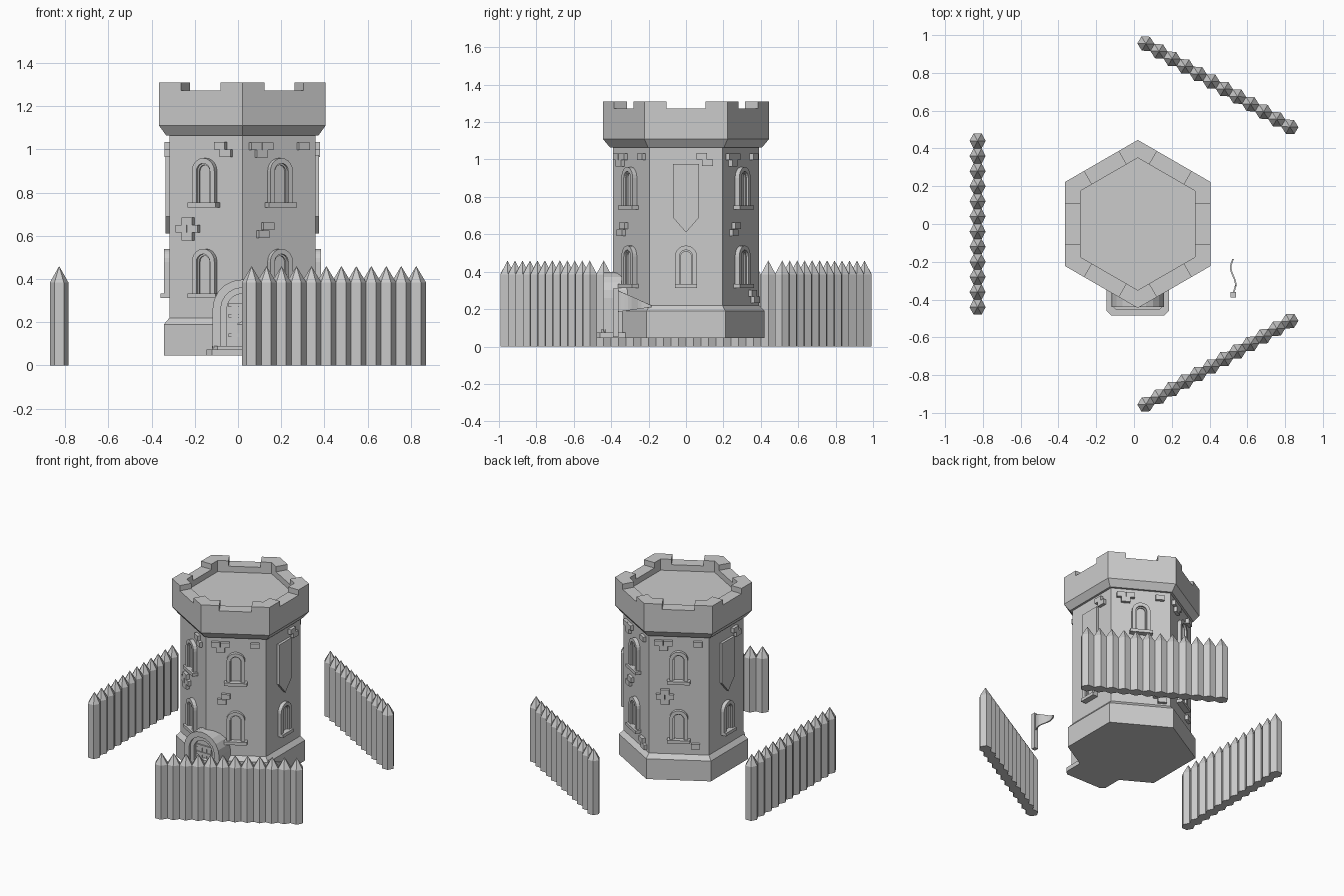
import bpy, bmesh, math
from mathutils import Matrix, Vector

cube = bpy.data.objects.get("Cube")
if cube:
    bpy.data.objects.remove(cube, do_unlink=True)

stone = bpy.data.materials.new("plain grey")
stone.use_nodes = True
GREY = (0.6, 0.6, 0.6, 1)
stone.diffuse_color = GREY
stone.node_tree.nodes["Principled BSDF"].inputs["Base Color"].default_value = GREY

CX = 0.02                      # tower axis
WALL = 0.39 * math.cos(math.pi / 6)   # wall distance from the axis


def finish(bm, name):
    bmesh.ops.recalc_face_normals(bm, faces=bm.faces)
    mesh = bpy.data.meshes.new(name)
    bm.to_mesh(mesh)
    bm.free()
    mesh.materials.append(stone)
    obj = bpy.data.objects.new(name, mesh)
    bpy.context.collection.objects.link(obj)
    return obj


def side(deg):
    """Frame of a tower side: local x along the wall, y up, z outwards."""
    a = math.radians(deg)
    m = Matrix(((-math.sin(a), 0, math.cos(a), CX),
                (math.cos(a), 0, math.sin(a), 0),
                (0, 1, 0, 0), (0, 0, 0, 1)))
    return m


PLAN = Matrix.Translation((CX, 0, 0))


def prism(bm, pts, d0, d1, m):
    low = [bm.verts.new(m @ Vector((x, y, d0))) for x, y in pts]
    top = [bm.verts.new(m @ Vector((x, y, d1))) for x, y in pts]
    bm.faces.new(low)
    bm.faces.new(top)
    for i in range(len(pts)):
        j = (i + 1) % len(pts)
        bm.faces.new((low[i], low[j], top[j], top[i]))


def rect(u, v, w, h):
    return [(u - w / 2, v - h / 2), (u + w / 2, v - h / 2),
            (u + w / 2, v + h / 2), (u - w / 2, v + h / 2)]


def arch(half, bottom, spring, n=10):
    arc = [(half * math.cos(math.pi * i / n), spring + half * math.sin(math.pi * i / n))
           for i in range(n + 1)]
    return [(half, bottom)] + arc + [(-half, bottom)]


def arch_band(outer, inner, bottom, spring):
    return arch(outer, bottom, spring) + arch(inner, bottom, spring)[::-1]


# Tower body: six-sided turned profile with sunken roof
profile = [(0.42, 0.045), (0.42, 0.19), (0.39, 0.22), (0.39, 1.065), (0.407, 1.065),
           (0.445, 1.11), (0.445, 1.272), (0.35, 1.272), (0.35, 1.23)]
bm = bmesh.new()
rings = []
for r, z in profile:
    rings.append([bm.verts.new((CX + r * math.sin(k * math.pi / 3), r * math.cos(k * math.pi / 3), z))
                  for k in range(6)])
for a, b in zip(rings, rings[1:]):
    for k in range(6):
        j = (k + 1) % 6
        bm.faces.new((a[k], a[j], b[j], b[k]))
bm.faces.new(rings[0])
bm.faces.new(rings[-1])
finish(bm, "tower_body")

# Corner merlons
bm = bmesh.new()
c30 = math.cos(math.pi / 6)
for k in range(6):
    a = math.radians(30 + 60 * k)
    f0, f1 = a - math.pi / 6, a + math.pi / 6

    def on_face(f, d, t):
        return (d * math.cos(f) - t * math.sin(f), d * math.sin(f) + t * math.cos(f))
    out, inn = 0.445, 0.35
    prism(bm, [on_face(f0, out * c30, 0.105), (out * math.cos(a), out * math.sin(a)),
               on_face(f1, out * c30, -0.105), on_face(f1, inn * c30, -0.105),
               (inn * math.cos(a), inn * math.sin(a)), on_face(f0, inn * c30, 0.105)],
          1.27, 1.31, PLAN)
finish(bm, "merlons")

# Arched windows with frames, panes and sills
frames, panes, sills = bmesh.new(), bmesh.new(), bmesh.new()
for deg in range(0, 360, 60):
    if deg % 180 == 0:
        levels, sill_w = [0.315], 0.12
    else:
        levels, sill_w = [0.315, 0.735], 0.15
    for z in levels:
        m = side(deg)
        prism(frames, arch_band(0.06, 0.036, z, z + 0.165), WALL - 0.01, WALL + 0.026, m)
        prism(panes, arch_band(0.037, 0.028, z, z + 0.165), WALL - 0.01, WALL + 0.014, m)
        prism(panes, arch(0.029, z, z + 0.165), WALL - 0.01, WALL + 0.004, m)
        prism(sills, rect(0, z + 0.008, sill_w, 0.022), WALL - 0.01, WALL + 0.04, m)
finish(frames, "window_frames")
finish(panes, "window_panes")
finish(sills, "window_sills")

# Hanging banners on the two flat sides
bm = bmesh.new()
for deg in (0, 180):
    prism(bm, [(-0.07, 0.975), (-0.07, 0.69), (0, 0.61), (0.07, 0.69), (0.07, 0.975)],
          WALL - 0.01, WALL + 0.018, side(deg))
finish(bm, "banners")

# Raised bricks, by side: (along wall, height)
trio = [(-0.13, 1.015), (-0.07, 1.015), (-0.1, 0.98)]
pair = [(-0.065, 0.645), (-0.09, 0.608)]
cross = [(-0.09, 0.667), (-0.12, 0.632), (-0.06, 0.632), (-0.09, 0.597)]
corner = [(0.085, 1.018), (0.115, 0.983)]
single = [(0.125, 1.015)]
low = [(0.11, 0.285), (0.14, 0.25)]
bricks = {0: corner, 60: trio + single + pair + low, 120: trio + single + cross + low[:1],
          180: corner, 240: corner + cross, 300: trio + single + pair}
bm = bmesh.new()
for deg, spots in bricks.items():
    for u, v in spots:
        prism(bm, rect(u, v, 0.057, 0.035), WALL - 0.01, WALL + 0.022, side(deg))
finish(bm, "raised_bricks")

# Entrance: stepped sill, arched surround and plank door
door = side(-90)
bm = bmesh.new()
for half, front, z0, z1 in ((0.165, 0.485, 0.045, 0.075), (0.14, 0.455, 0.075, 0.09)):
    c = 0.025
    prism(bm, [(-half, -0.3), (-half, c - front), (c - half, -front),
               (half - c, -front), (half, c - front), (half, -0.3)], z0, z1, PLAN)
finish(bm, "door_step")
bm = bmesh.new()
prism(bm, arch_band(0.138, 0.1, 0.08, 0.26), 0.29, 0.44, door)
prism(bm, arch_band(0.102, 0.072, 0.08, 0.26), 0.29, 0.425, door)
finish(bm, "door_surround")
bm = bmesh.new()
prism(bm, arch(0.074, 0.08, 0.26), 0.29, 0.402, door)
for z in (0.14, 0.23, 0.28):
    prism(bm, rect(0, z, 0.13, 0.018), 0.4, 0.412, door)
for u in (-0.036, 0, 0.036):
    prism(bm, rect(u, 0.18, 0.03, 0.2), 0.4, 0.406, door)
finish(bm, "door_leaf")

# Palisades: rows of pointed six-sided stakes
COUNT, STEP = 12, 0.08
for name, deg in (("front_palisade", -60), ("back_palisade", 60), ("side_palisade", 180)):
    bm = bmesh.new()
    a = math.radians(deg)
    m = PLAN @ Matrix.Rotation(a, 4, "Z") @ Matrix.Translation((0.848, 0, 0))
    for i in range(COUNT):
        y = (i - (COUNT - 1) / 2) * STEP
        ring = [(0.0425 * math.cos(k * math.pi / 3),
                 y + STEP / 2 * math.sin(k * math.pi / 3) / c30) for k in range(6)]
        base = [bm.verts.new(m @ Vector((px, py, 0))) for px, py in ring]
        neck = [bm.verts.new(m @ Vector((px, py, 0.385))) for px, py in ring]
        tip = bm.verts.new(m @ Vector((0, y, 0.46)))
        bm.faces.new(base)
        for k in range(6):
            j = (k + 1) % 6
            bm.faces.new((base[k], base[j], neck[j], neck[k]))
            bm.faces.new((neck[k], neck[j], tip))
    finish(bm, name)

# Small flag: square pole and waving pennant
bm = bmesh.new()
prism(bm, rect(0.505, -0.375, 0.03, 0.03), 0.05, 0.31, PLAN)
finish(bm, "flag_pole")
bm = bmesh.new()
N = 10
rows = []
for i in range(N + 1):
    t = i / N
    x, y = 0.525 + 0.013 * math.sin(2 * math.pi * t), -0.365 + 0.18 * t
    rows.append((bm.verts.new((x, y, 0.185 + 0.025 * t)), bm.verts.new((x, y, 0.3 - 0.08 * t))))
for a, b in zip(rows, rows[1:]):
    bm.faces.new((a[0], b[0], b[1], a[1]))
pennant = finish(bm, "pennant")
mod = pennant.modifiers.new("thickness", "SOLIDIFY")
mod.thickness = 0.008
mod.offset = 0
